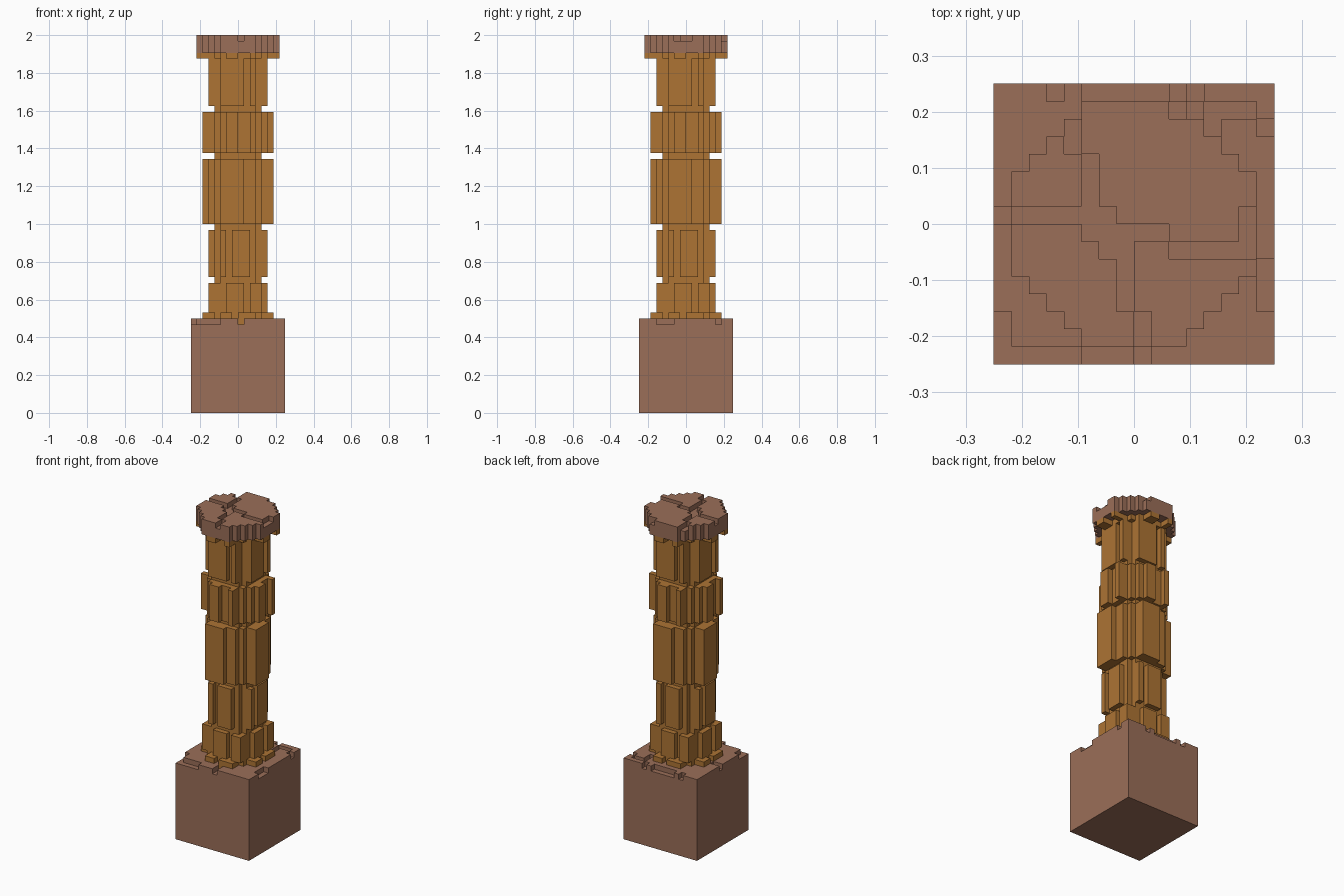
import bpy, bmesh, math

cube = bpy.data.objects.get("Cube")
if cube:
    bpy.data.objects.remove(cube, do_unlink=True)

U = 1 / 32  # size of one block


def material(name, rgb):
    m = bpy.data.materials.new(name)
    m.use_nodes = True
    m.diffuse_color = (*rgb, 1)
    m.node_tree.nodes["Principled BSDF"].inputs["Base Color"].default_value = (*rgb, 1)
    return m


BROWN = material("brown stone", (0.328, 0.156, 0.098))
OCHRE = material("ochre stone", (0.418, 0.174, 0.034))


def rect(x0, x1, y0, y1):
    return {(x, y) for x in range(x0, x1) for y in range(y0, y1)}


def rects(boxes):
    return set().union(*(rect(*b) for b in boxes))


def octagon(r, diag):
    """Stepped round footprint of radius r; diag limits the corners."""
    half = lambda v: v if v >= 0 else -v - 1
    return {c for c in rect(-r, r, -r, r) if half(c[0]) + half(c[1]) <= diag}


def fluted(core, depth, panels):
    """Round core with raised panels repeated on all four faces."""
    cells = set(core)
    for x0, x1 in panels:
        for x, y in rect(x0, x1, -depth, 0):
            for _ in range(4):
                cells.add((x, y))
                x, y = -y - 1, x
    return cells


def prism(name, cells, z0, z1, mat):
    """Extrude a footprint of unit squares from z0 to z1."""
    bm = bmesh.new()
    verts = {}

    def vert(p):
        if p not in verts:
            verts[p] = bm.verts.new([c * U for c in p])
        return verts[p]

    for x, y in sorted(cells):
        ring = [(x, y), (x + 1, y), (x + 1, y + 1), (x, y + 1)]
        bm.faces.new([vert((*p, z1)) for p in ring])
        bm.faces.new([vert((*p, z0)) for p in reversed(ring)])
        for i, (dx, dy) in enumerate([(0, -1), (1, 0), (0, 1), (-1, 0)]):
            if (x + dx, y + dy) not in cells:
                a, b = ring[i], ring[(i + 1) % 4]
                bm.faces.new([vert((*a, z0)), vert((*b, z0)), vert((*b, z1)), vert((*a, z1))])
    bmesh.ops.dissolve_limit(bm, angle_limit=math.radians(1), verts=bm.verts, edges=bm.edges)
    mesh = bpy.data.meshes.new(name)
    bm.to_mesh(mesh)
    bm.free()
    mesh.materials.append(mat)
    ob = bpy.data.objects.new(name, mesh)
    bpy.context.collection.objects.link(ob)
    return ob


# Plinth with a chipped top layer
plinth_chips = rects([
    (-8, -3, -8, -7), (-8, -7, -8, -5), (0, 1, -8, -5), (7, 8, -5, -2),
    (7, 8, 5, 6), (4, 7, 6, 7), (4, 5, 4, 6), (-8, -6, 0, 1),
    (-5, -4, 7, 8), (-3, 2, 7, 8), (3, 4, 7, 8)])
plinth = rect(-8, 8, -8, 8)
prism("plinth", plinth, 0, 15, BROWN)
prism("plinth_top", plinth - plinth_chips, 15, 16, BROWN)

# Column drums: name, bottom, top, core radius, panel depth, panels on each face
neck = octagon(4, 5)
wide = octagon(5, 6)
drums = [
    ("column_foot", 15, 17, wide, 6, [(-3, -1), (0, 3)]),
    ("drum_1", 17, 22, neck, 5, [(-2, 1), (2, 4)]),
    ("drum_2", 23, 31, neck, 5, [(-3, -2), (-1, 2)]),
    ("drum_3", 32, 43, wide, 6, [(-3, 1)]),
    ("drum_4", 44, 51, wide, 6, [(-2, 0), (2, 3)]),
    ("drum_5", 52, 60, neck, 5, [(-3, 1), (2, 3)]),
    ("collar", 60, 61, wide, 7, [(-2, 0), (2, 3)]),
]
for name, z0, z1, core, depth, panels in drums:
    prism(name, fluted(core, depth, panels), z0, z1, OCHRE)

# Narrow joints between the drums
for i, z in enumerate((22, 31, 43, 51)):
    prism(f"joint_{i + 1}", neck, z, z + 1, OCHRE)

# Round cap with cracks cut in its top layer
cap_cracks = rects([
    (-7, -2, 0, 1), (-3, -2, 0, 4), (-4, -3, 4, 7), (-3, 2, -1, 0),
    (-2, -1, -2, 1), (2, 7, -2, -1), (6, 7, -1, 1), (-1, 0, -5, -1),
    (0, 1, -7, -5), (2, 3, 6, 7)])
cap = octagon(7, 8)
prism("cap", cap, 61, 63, BROWN)
prism("cap_top", cap - cap_cracks, 63, 64, BROWN)
